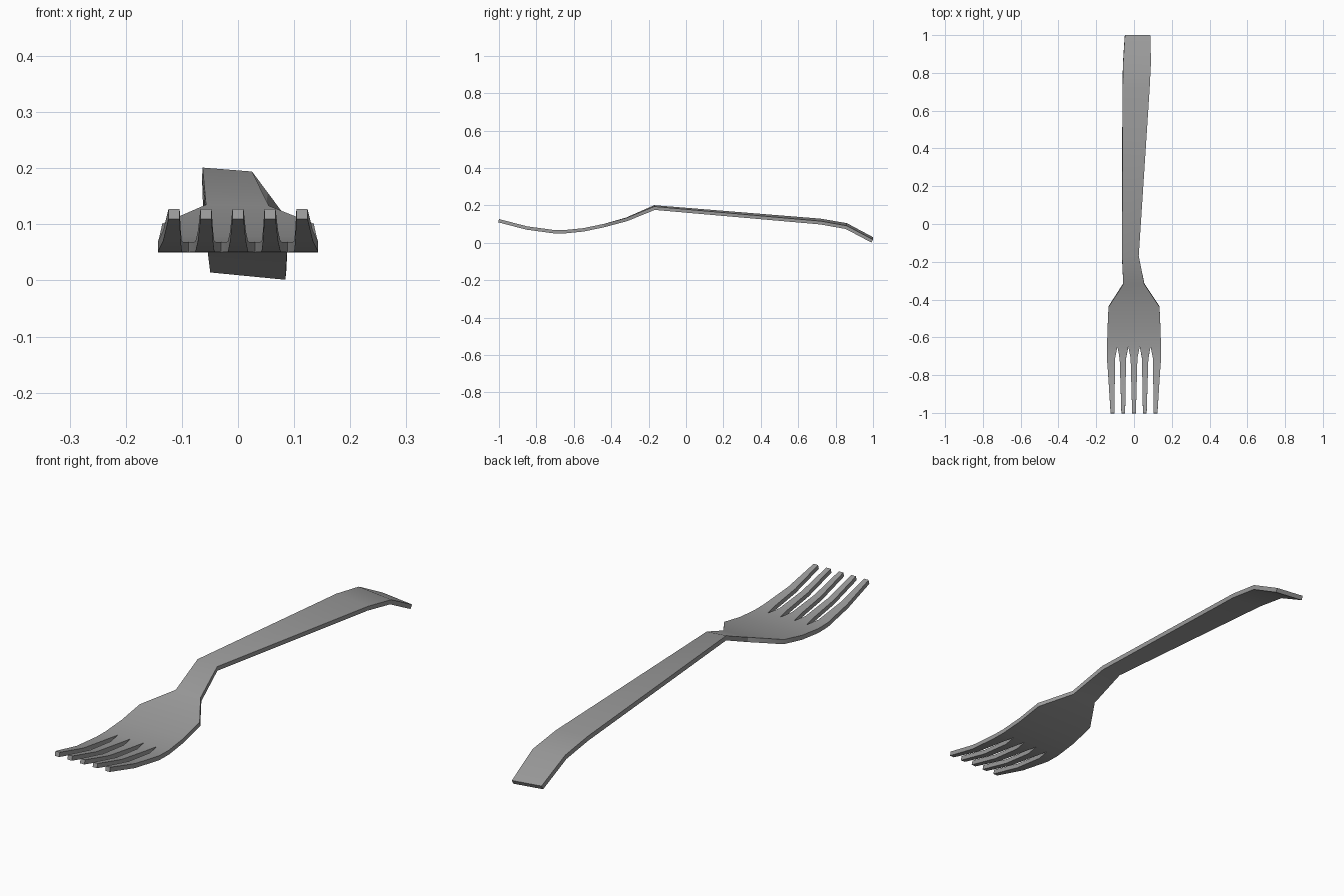
import bpy
import bmesh
import math

cube = bpy.data.objects.get("Cube")
if cube:
    bpy.data.objects.remove(cube, do_unlink=True)

THICKNESS = 0.018

steel = bpy.data.materials.new("brushed grey metal")
steel.use_nodes = True
grey = (0.33, 0.33, 0.33, 1)
steel.diffuse_color = grey
steel.node_tree.nodes["Principled BSDF"].inputs["Base Color"].default_value = grey

bm = bmesh.new()


def strip(rows):
    """Chain of quads through (left point, right point) pairs, front to back."""
    pairs = [[bm.verts.new(p) for p in row] for row in rows]
    for (a, b), (c, d) in zip(pairs, pairs[1:]):
        bm.faces.new((a, b, d, c))


# Handle and neck: y, left x, right x, left z, right z (slightly twisted)
handle = [
    (-0.44, -0.135, 0.135, 0.101, 0.101),
    (-0.32, -0.057, 0.055, 0.135, 0.133),
    (-0.17, -0.063, 0.025, 0.201, 0.194),
    (0.72, -0.06, 0.083, 0.129, 0.116),
    (0.86, -0.057, 0.09, 0.105, 0.091),
    (1.0, -0.048, 0.086, 0.030, 0.017),
]
strip([((xl, y, zl), (xr, y, zr)) for y, xl, xr, zl, zr in handle])

# Bowl between the neck and the roots of the gaps
strip([((-w, y, z), (w, y, z)) for y, w, z in
       ((-0.55, 0.14, 0.078), (-0.44, 0.135, 0.101))])
gaps = [-0.088, -0.03, 0.03, 0.088]
roots = [-0.143] + gaps + [0.143]
edge = [bm.verts.new((x, -0.65, 0.068)) for x in roots]
back = [bm.verts.new((x, -0.55, 0.078)) for x in (0.14, -0.14)]
bm.faces.new(edge + back)

# Five tapering tines, curving up to the tips
for i in range(5):
    left, right = roots[i], roots[i + 1]
    tip = (i - 2) * 0.057
    inner_l = left if i == 0 else left + 0.012
    inner_r = right if i == 4 else right - 0.012
    rows = [((left, -0.65, 0.068), (right, -0.65, 0.068))]
    for y, z, t in ((-0.71, 0.069, 0), (-0.85, 0.088, 0.5), (-1.0, 0.127, 1)):
        xl = inner_l + (tip - 0.010 - inner_l) * t
        xr = inner_r + (tip + 0.010 - inner_r) * t
        rows.append(((xl, y, z), (xr, y, z)))
    strip(rows[::-1])

bmesh.ops.remove_doubles(bm, verts=bm.verts[:], dist=0.0005)
bmesh.ops.recalc_face_normals(bm, faces=bm.faces[:])
bm.normal_update()
if sum(f.normal.z for f in bm.faces) < 0:
    bmesh.ops.reverse_faces(bm, faces=bm.faces[:])

mesh = bpy.data.meshes.new("fork")
bm.to_mesh(mesh)
bm.free()
mesh.materials.append(steel)
fork = bpy.data.objects.new("fork", mesh)
bpy.context.collection.objects.link(fork)

# Give the sheet its thickness below the top surface
solid = fork.modifiers.new("thickness", "SOLIDIFY")
solid.thickness = THICKNESS
solid.offset = -1
solid.use_even_offset = True

bpy.context.view_layer.objects.active = fork
fork.select_set(True)
bpy.ops.object.modifier_apply(modifier=solid.name)
bpy.ops.object.shade_smooth_by_angle(angle=math.radians(30))
